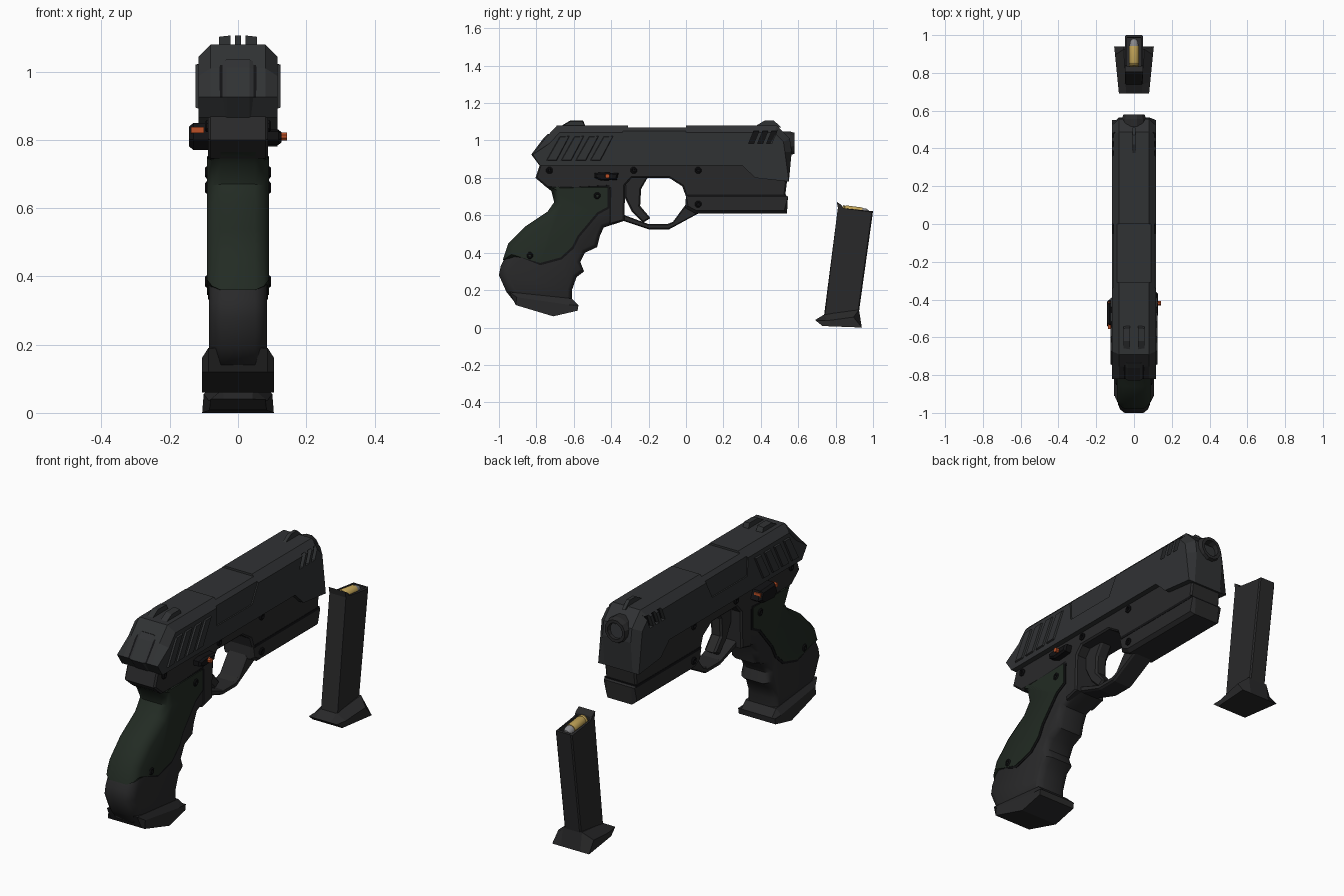
import bpy, bmesh, math
from mathutils import Vector

if "Cube" in bpy.data.objects:
    bpy.data.objects.remove(bpy.data.objects["Cube"])

def material(name, rgb):
    m = bpy.data.materials.new(name)
    m.diffuse_color = (*rgb, 1)
    m.use_nodes = True
    m.node_tree.nodes["Principled BSDF"].inputs["Base Color"].default_value = m.diffuse_color
    return m

STEEL = material("dark_steel", (.030, .032, .034))
FRAME = material("dark_polymer", (.022, .022, .023))
BLACK = material("black", (.006, .006, .007))
GREEN = material("green_grip", (.016, .024, .017))
BRASS = material("brass", (.55, .38, .10))
LEAD = material("lead", (.25, .25, .26))
ORANGE = material("orange", (.5, .08, .02))

def finish(name, bm, mat, smooth=False):
    bmesh.ops.remove_doubles(bm, verts=bm.verts, dist=1e-5)
    bmesh.ops.recalc_face_normals(bm, faces=bm.faces)
    me = bpy.data.meshes.new(name)
    bm.to_mesh(me)
    bm.free()
    ob = bpy.data.objects.new(name, me)
    bpy.context.collection.objects.link(ob)
    me.materials.append(mat)
    if smooth:
        bpy.ops.object.select_all(action='DESELECT')
        ob.select_set(True)
        bpy.context.view_layer.objects.active = ob
        bpy.ops.object.shade_smooth_by_angle(angle=math.radians(40))
    return ob

def inset(pts, amounts):
    """Move each outline point inwards along its mitred normal."""
    n = len(pts)
    P = [Vector(p) for p in pts]
    area = sum(P[i].x * P[(i + 1) % n].y - P[(i + 1) % n].x * P[i].y for i in range(n))
    s = 1 if area > 0 else -1
    out = []
    for i in range(n):
        d0, d1 = (P[i] - P[i - 1]).normalized(), (P[(i + 1) % n] - P[i]).normalized()
        m = (Vector((-d0.y, d0.x)) + Vector((-d1.y, d1.x))).normalized() * s
        k = min(1.4, 1 / max(.3, abs(m.dot(Vector((-d0.y, d0.x))))))
        out.append(P[i] + m * k * amounts[i])
    return out

def prism(name, pts, layers, mat=FRAME, where=None, grow=0, smooth=False):
    """Side outline (y, z) lofted through (x, inset) layers."""
    bm = bmesh.new()
    rings = []
    for x, c in layers:
        amt = [c * (where(*p) if where else 1) - grow for p in pts]
        rings.append([bm.verts.new((x, q.x, q.y)) for q in inset(pts, amt)])
    for a, b in zip(rings, rings[1:]):
        for i in range(len(pts)):
            j = (i + 1) % len(pts)
            bm.faces.new((a[i], a[j], b[j], b[i]))
    bm.faces.new(rings[0])
    bm.faces.new(rings[-1])
    return finish(name, bm, mat, smooth)

def sym(*half):
    """Mirror outer-to-inner layers about x = 0."""
    if len(half) == 1:
        return [(-half[0][0], half[0][1]), half[0]]
    return [(-x, c) for x, c in half] + [(x, c) for x, c in reversed(half)]

def lathe(name, prof, origin, direction, segs, mat, smooth=False):
    """Spin (radius, distance) points about an axis."""
    q = Vector(direction).to_track_quat('Z', 'Y')
    bm = bmesh.new()
    rings = []
    for r, t in prof:
        rings.append([bm.verts.new(Vector(origin) + q @ Vector((
            r * math.cos(2 * math.pi * (k + .5) / segs), r * math.sin(2 * math.pi * (k + .5) / segs), t)))
            for k in range(segs)])
    for a, b in zip(rings, rings[1:]):
        for k in range(segs):
            bm.faces.new((a[k], a[(k + 1) % segs], b[(k + 1) % segs], b[k]))
    return finish(name, bm, mat, smooth)

def cut(ob, cutters):
    for c in cutters:
        m = ob.modifiers.new("cut", 'BOOLEAN')
        m.operation, m.solver, m.object = 'DIFFERENCE', 'EXACT', c
    dg = bpy.context.evaluated_depsgraph_get()
    ob.data = bpy.data.meshes.new_from_object(ob.evaluated_get(dg))
    ob.modifiers.clear()
    for c in cutters:
        bpy.data.objects.remove(c)

# Slide with chamfered top, ejection port panel and vents
slide = prism("slide", [(-.78, .866), (-.82, .925), (-.755, 1.01), (-.69, 1.08), (.486, 1.08), (.555, 1.01),
                        (.565, .94), (.55, .78), (.37, .80), (.30, .866)],
              sym((.116, .036), (.08, 0)), STEEL, lambda y, z: z > .93)
cutters = [prism("cut_top", [(-.31, 1.07), (0, 1.07), (0, 1.2), (-.31, 1.2)], sym((.2, 0)))]
for s in (-1, 1):
    port = [(-.34, 1.04), (-.335, .95), (-.05, .95), (0, 1.04), (0, 1.2), (-.30, 1.2)]
    cutters.append(prism("cut_port", port, [(s * .109, 0), (s * .2, 0)]))
    for i in range(3):
        y = .335 + i * .048
        vent = [(y, .985), (y + .028, .985), (y + .056, 1.052), (y + .028, 1.052)]
        cutters.append(prism("cut_vent", vent, [(s * .095, 0), (s * .2, 0)]))
cut(slide, cutters)

for s, side in ((-1, "left"), (1, "right")):
    # Vent floors and grip serrations
    prism("vent_floor_" + side, [(.33, .98), (.45, .98), (.49, 1.056), (.36, 1.056)],
          [(s * .08, 0), (s * .0965, 0)], BLACK)
    for i in range(4):
        y = -.75 + i * .078
        prism(f"serration_{side}_{i}", [(y, .89), (y + .06, .89), (y + .13, 1.025), (y + .075, 1.025)],
              [(s * .11, 0), (s * .124, .006)], STEEL)
    # Rear sight posts
    prism("rear_sight_" + side, [(-.68, 1.07), (-.62, 1.106), (-.55, 1.106), (-.535, 1.07)],
          [(s * .022, 0), (s * .056, .004)], STEEL)
    # Screws
    for i, (y, z) in enumerate([(-.73, .84), (-.28, .84), (.065, .84), (.065, .66), (-.475, .705), (-.835, .385)]):
        lathe(f"screw_{side}_{i}", [(0, 0), (.019, 0), (.019, .02), (.014, .024), (.009, .024), (.007, .017), (0, .017)],
              (s * .073, y, z), (s, 0, 0), 8, BLACK)

prism("front_sight", [(.36, 1.07), (.42, 1.106), (.47, 1.106), (.51, 1.07)], sym((.009, 0)), STEEL)
for name, w, g, mat in (("rear_plate_gap", .065, .004, BLACK), ("rear_plate", .045, .01, STEEL)):
    prism(name, [(-.775, .872), (-.815, .925), (-.755, 1.005), (-.735, 1.025), (-.65, 1.0), (-.65, .872)],
          sym((w, .006), (w - .012, 0)), mat, grow=g)

# Muzzle
lathe("muzzle", [(.066, 0), (.066, .06), (.058, .085), (.042, .085), (.038, .02), (0, .02)],
      (0, .495, .985), (0, 1, 0), 12, FRAME)

# Frame, rail, trigger guard and trigger
prism("frame", [(-.78, .875), (-.805, .80), (-.74, .745), (-.41, .74), (-.41, .55), (-.33, .57), (-.325, .76),
                (-.29, .80), (-.09, .80), (-.02, .755), (0, .70), (.53, .70), (.54, .78), (.45, .875)],
      sym((.088, .008), (.08, 0)))
prism("under_rail", [(0, .705), (-.005, .64), (.05, .61), (.54, .61), (.545, .70), (.52, .715), (.1, .715)],
      sym((.088, .016), (.07, 0)), where=lambda y, z: z < .65)
prism("rail_groove", [(.01, .698), (.535, .698), (.535, .712), (.01, .712)], sym((.0895, 0)), BLACK)
prism("trigger_guard", [(-.34, .572), (-.20, .525), (-.09, .525), (.07, .612), (.0, .66), (-.07, .565), (-.1, .553),
                        (-.2, .553), (-.34, .605)], sym((.055, .006), (.045, 0)))
prism("trigger", [(-.33, .81), (-.2, .81), (-.24, .74), (-.245, .65), (-.19, .585), (-.23, .56), (-.29, .62),
                  (-.33, .70)], sym((.032, .008), (.022, 0)))

# Grip core with finger grooves
prism("grip", [(-.70, .76), (-.69, .67), (-.725, .61), (-.845, .53), (-.935, .44), (-.975, .36), (-.99, .33), (-1, .28),
               (-.96, .19), (-.92, .14), (-.61, .11), (-.61, .2), (-.585, .27), (-.545, .30), (-.565, .35), (-.54, .40),
               (-.475, .43), (-.46, .49), (-.44, .535), (-.33, .57), (-.33, .76)],
      sym((.085, .045), (.074, .018), (.05, 0)), FRAME, lambda y, z: 1 if y < -.66 else .5, smooth=True)

# Green panel wrapping the back, with its dark border
panel = [(-.765, .765), (-.42, .75), (-.42, .645), (-.475, .615), (-.58, .49), (-.61, .43), (-.67, .375), (-.78, .345),
         (-.98, .36), (-.95, .45), (-.86, .54), (-.74, .62), (-.705, .67), (-.72, .73)]
back = lambda y, z: (y < -.8 or (y < -.7 and z > .6))
prism("grip_border", panel, sym((.0885, .055), (.07, .03), (.04, .02)), BLACK, back, grow=.012)
prism("grip_panel", panel, sym((.091, .04), (.076, .015), (.05, 0)), GREEN, back, smooth=True)

# Flared grip foot
prism("grip_foot", [(-.945, .19), (-.91, .12), (-.71, .06), (-.58, .09), (-.575, .12), (-.61, .155)],
      sym((.105, .035), (.087, 0)), FRAME, lambda y, z: z > .13)

# Safety levers
prism("safety_right", [(-.49, .80), (-.45, .785), (-.37, .79), (-.36, .825), (-.45, .83), (-.49, .825)],
      [(.08, 0), (.118, 0), (.128, .008)], BLACK)
lathe("safety_button_right", [(0, 0), (.014, 0), (.012, .03), (0, .03)], (.113, -.42, .81), (1, 0, 0), 8, ORANGE)
prism("safety_left", [(-.55, .80), (-.52, .77), (-.44, .775), (-.40, .80), (-.42, .845), (-.53, .85)],
      [(-.08, 0), (-.13, 0), (-.143, .01)], BLACK)
prism("safety_mark_left", [(-.555, .82), (-.41, .815), (-.41, .835), (-.555, .838)],
      [(-.10, 0), (-.137, 0)], ORANGE)

# Magazine with open top, base and cartridge
mag = prism("magazine", [(.735, .04), (.812, .64), (.806, .672), (.832, .655), (.84, .638), (1.0, .622), (.92, .05)],
            sym((.047, .006), (.041, 0)), FRAME, lambda y, z: z < .63)
cut(mag, [prism("cut_mag", [(.832, .58), (.985, .56), (.99, .75), (.838, .75)], sym((.038, 0)))])
base = prism("magazine_base", [(.69, .04), (.74, .07), (.925, .095), (.94, 0), (.73, .008)],
             sym((.105, .035), (.055, 0)), FRAME, lambda y, z: z > .05)
for v in base.data.vertices:
    v.co.x *= .76 + .24 * (v.co.y - .69) / .25
axis, start = Vector((0, .155, -.018)), Vector((0, .836, .628))
lathe("cartridge_case", [(0, 0), (.026, 0), (.028, .006), (.024, .012), (.028, .018), (.027, .105), (0, .105)],
      start, axis, 12, BRASS, True)
lathe("cartridge_tip", [(.024, .10), (.023, .125), (.015, .142), (0, .148)], start, axis, 12, LEAD, True)
